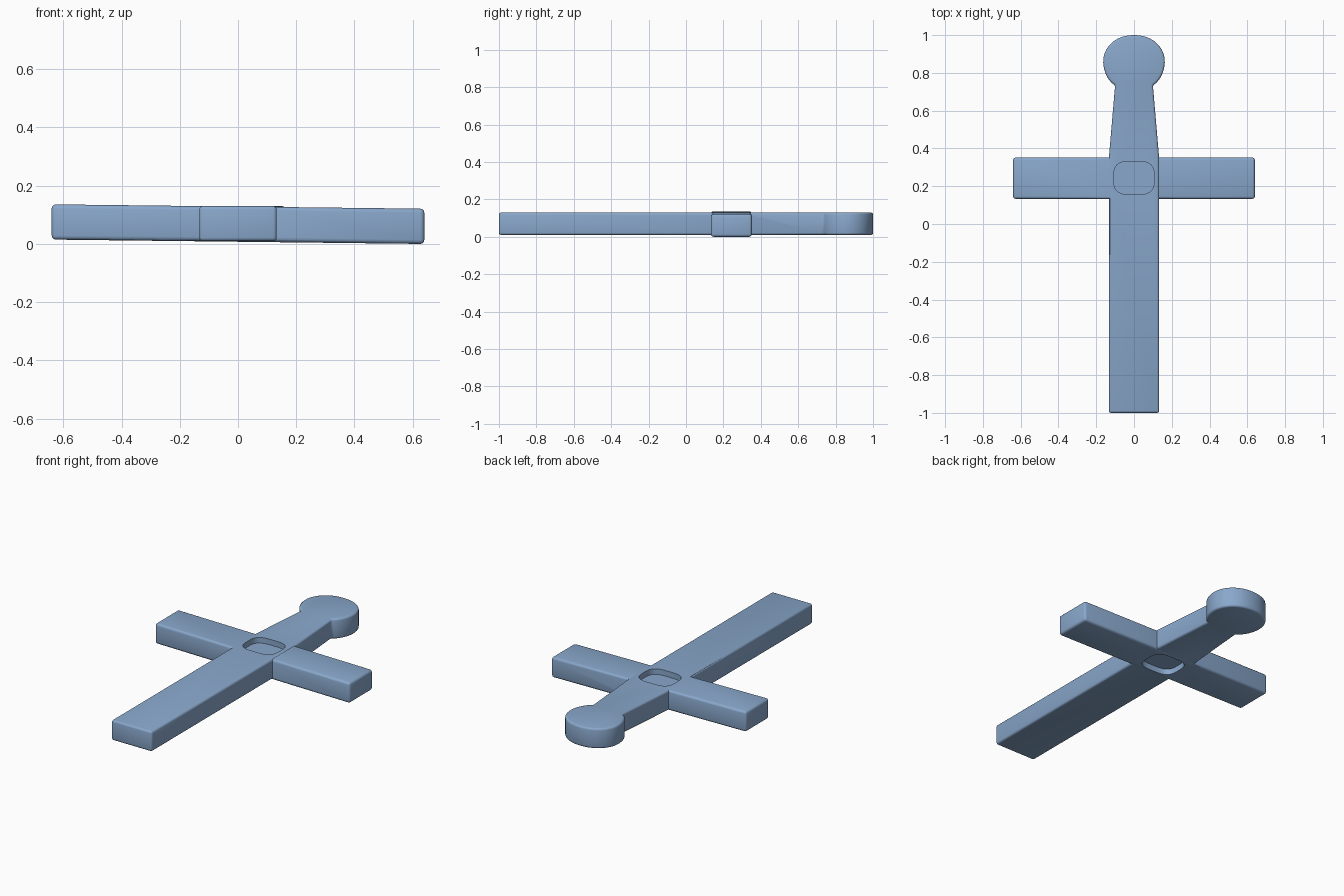
import bpy, bmesh, math

if "Cube" in bpy.data.objects:
    bpy.data.objects.remove(bpy.data.objects["Cube"])

blue = bpy.data.materials.new("steel blue")
blue.diffuse_color = (0.25, 0.39, 0.60, 1)
blue.use_nodes = True
blue.node_tree.nodes["Principled BSDF"].inputs["Base Color"].default_value = blue.diffuse_color


def prism(name, outline, z0, z1, bevel=0.0):
    """Extrude a counter-clockwise outline from z0 to z1, with rounded edges."""
    bm = bmesh.new()
    face = bm.faces.new([bm.verts.new((x, y, z0)) for x, y in outline])
    top = bmesh.ops.extrude_face_region(bm, geom=[face])["geom"]
    for v in top:
        if isinstance(v, bmesh.types.BMVert):
            v.co.z = z1
    bmesh.ops.recalc_face_normals(bm, faces=bm.faces)
    mesh = bpy.data.meshes.new(name)
    bm.to_mesh(mesh)
    bm.free()
    mesh.materials.append(blue)
    ob = bpy.data.objects.new(name, mesh)
    bpy.context.collection.objects.link(ob)
    if bevel:
        m = ob.modifiers.new("round", "BEVEL")
        m.width, m.segments = bevel, 3
        m.limit_method, m.angle_limit = "ANGLE", math.radians(35)
        apply(ob, m)
    return ob


def apply(ob, mod):
    bpy.context.view_layer.objects.active = ob
    bpy.ops.object.modifier_apply(modifier=mod.name)


def combine(ob, other, operation):
    m = ob.modifiers.new("join", "BOOLEAN")
    m.operation, m.solver, m.object = operation, "EXACT", other
    apply(ob, m)
    bpy.data.objects.remove(other)


# Long bar with tapered neck and round head
outline = [(-0.133, -1.0), (0.133, -1.0), (0.133, 0.35), (0.10, 0.735)]
for i in range(1, 40):
    a = math.radians(-52 + 284 * i / 40)
    s, c = math.sin(a), math.cos(a)
    ry = 0.14 if s > 0 else 0.16
    outline.append((0.163 * math.copysign(abs(c) ** 0.93, c), 0.86 + ry * s))
outline += [(-0.10, 0.735), (-0.133, 0.35)]
cross = prism("cross_body", outline, 0.01, 0.13, 0.012)

# Cross arm, tilted slightly down to the right
arm = prism("cross_arm", [(-0.64, 0.133), (0.64, 0.133), (0.64, 0.352), (-0.64, 0.352)],
            0.0075, 0.1285, 0.014)
for v in arm.data.vertices:
    v.co.z -= 0.0117 * v.co.x
combine(cross, arm, "UNION")

# Rounded recess on the top and the underside of the crossing
oval = []
for i in range(48):
    a = 2 * math.pi * i / 48
    s, c = math.sin(a), math.cos(a)
    oval.append((0.107 * math.copysign(abs(c) ** 0.6, c),
                 0.244 + 0.088 * math.copysign(abs(s) ** 0.6, s)))
for z0, z1 in ((0.097, 0.2), (-0.1, 0.042)):
    combine(cross, prism("recess_cutter", oval, z0, z1), "DIFFERENCE")

# Smooth shading with sharp edges kept
bpy.ops.object.select_all(action="DESELECT")
cross.select_set(True)
bpy.context.view_layer.objects.active = cross
bpy.ops.object.shade_smooth_by_angle(angle=math.radians(35))
